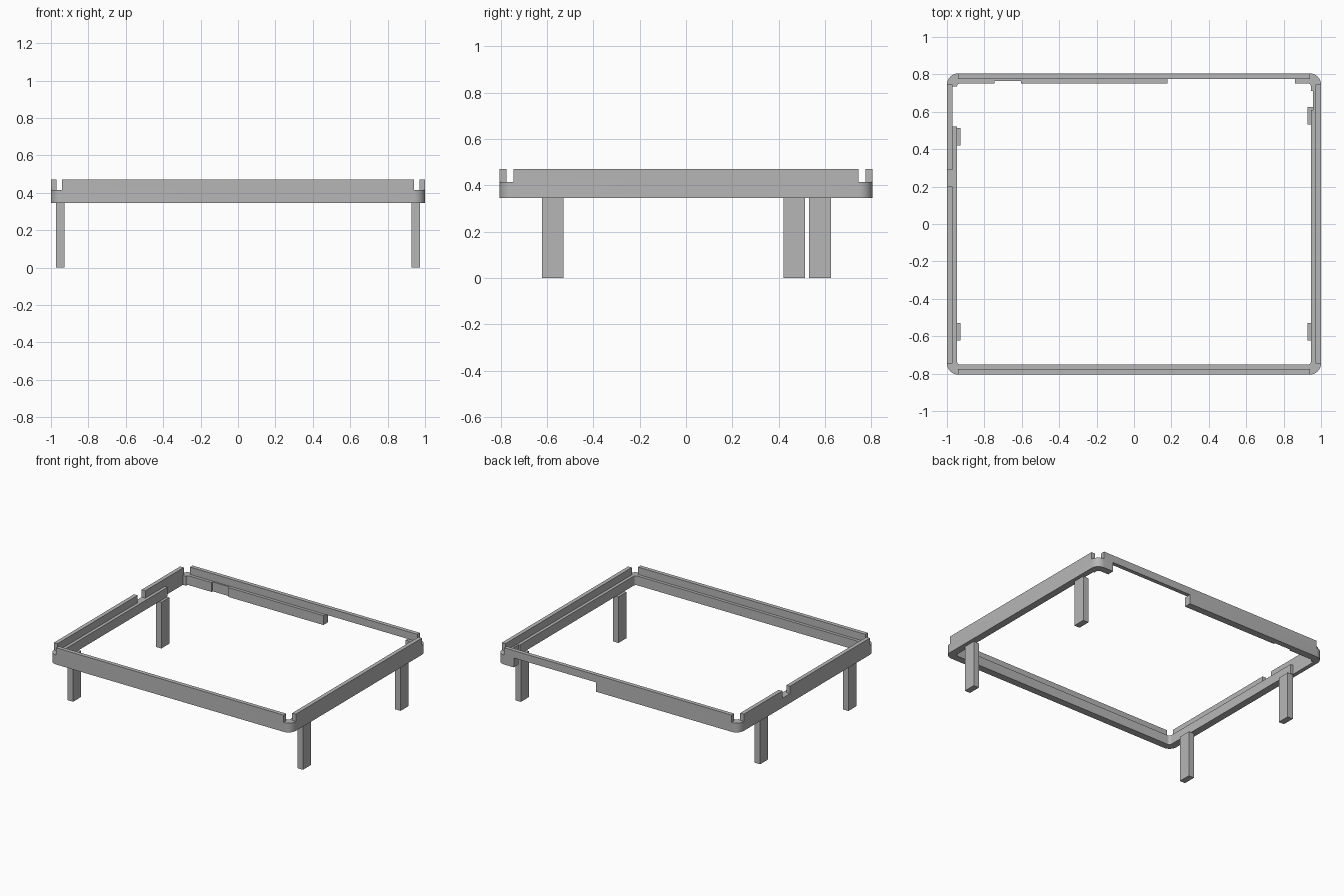
import bpy, bmesh, math

old = bpy.data.objects.get("Cube")
if old:
    bpy.data.objects.remove(old, do_unlink=True)

GREY = (0.47, 0.47, 0.47, 1)
mat = bpy.data.materials.new("plain grey")
mat.use_nodes = True
mat.diffuse_color = GREY
mat.node_tree.nodes["Principled BSDF"].inputs["Base Color"].default_value = GREY

HX, HY = 1.0, 0.805              # outer half sizes
RIM, LIP = 0.053, 0.03           # widths of the frame and of its raised lip
BOTTOM, LEDGE, TOP = 0.345, 0.415, 0.47
LIP_X, LIP_Y = 0.94, 0.745       # half lengths of the lips


def add_object(name, bm):
    bmesh.ops.recalc_face_normals(bm, faces=bm.faces)
    mesh = bpy.data.meshes.new(name)
    bm.to_mesh(mesh)
    bm.free()
    mesh.materials.append(mat)
    obj = bpy.data.objects.new(name, mesh)
    bpy.context.collection.objects.link(obj)
    return obj


def box(name, x, y, z):
    bm = bmesh.new()
    bmesh.ops.create_cube(bm, size=1)
    for v in bm.verts:
        for i, (lo, hi) in enumerate((x, y, z)):
            v.co[i] = lo if v.co[i] < 0 else hi
    return add_object(name, bm)


def rounded_loop(bm, hx, hy, r, z, steps=8):
    verts = []
    for q, (sx, sy) in enumerate(((1, 1), (-1, 1), (-1, -1), (1, -1))):
        for i in range(steps + 1):
            a = (q + i / steps) * math.pi / 2
            verts.append(bm.verts.new((sx * (hx - r) + r * math.cos(a),
                                       sy * (hy - r) + r * math.sin(a), z)))
    return verts


# Rounded frame, full height
bm = bmesh.new()
loops = [rounded_loop(bm, HX - w, HY - w, r, z)
         for w, r, z in ((0, 0.06, BOTTOM), (0, 0.06, TOP),
                         (RIM, 0.02, TOP), (RIM, 0.02, BOTTOM))]
for a, b in zip(loops, loops[1:] + loops[:1]):
    for i in range(len(a)):
        j = (i + 1) % len(a)
        bm.faces.new((a[i], a[j], b[j], b[i]))
frame = add_object("frame", bm)

# Cuts: inner ledge, open lip corners, lip gap, open back and thinned stretches
up, through = (LEDGE, 0.6), (0.2, 0.6)
cuts = [((LIP - HX, HX - LIP), (LIP - HY, HY - LIP), up)]
for sx in (-1, 1):
    for sy in (-1, 1):
        cuts.append((sorted((sx * LIP_X, sx * 1.1)), sorted((sy * LIP_Y, sy * 0.9)), up))
cuts += [
    ((-1.1, -0.9), (0.2, 0.29), up),
    ((0.18, 0.86), (0.6, 0.9), (0.2, LEDGE)),
    ((LIP - HX, -0.9), (0.52, 0.735), through),
    ((0.9, 0.957), (0.61, 0.71), through),
    ((-0.745, -0.605), (0.7, 0.764), through),
]
for cut in cuts:
    cutter = box("cutter", *cut)
    cutter.hide_render = True
    mod = frame.modifiers.new("cut", 'BOOLEAN')
    mod.operation, mod.solver, mod.object = 'DIFFERENCE', 'EXACT', cutter
    bpy.context.view_layer.objects.active = frame
    bpy.ops.object.modifier_apply(modifier=mod.name)
    bpy.data.objects.remove(cutter, do_unlink=True)

bpy.ops.object.select_all(action='DESELECT')
frame.select_set(True)
bpy.ops.object.shade_smooth_by_angle(angle=math.radians(30))

# Legs, the right rear one set further forward
for name, side, y in (("front_left_leg", 1, -0.575), ("back_left_leg", 1, 0.578),
                      ("front_right_leg", -1, -0.575), ("back_right_leg", -1, 0.467)):
    box(name, sorted((side * 0.928, side * 0.973)), (y - 0.047, y + 0.047), (0, BOTTOM))
